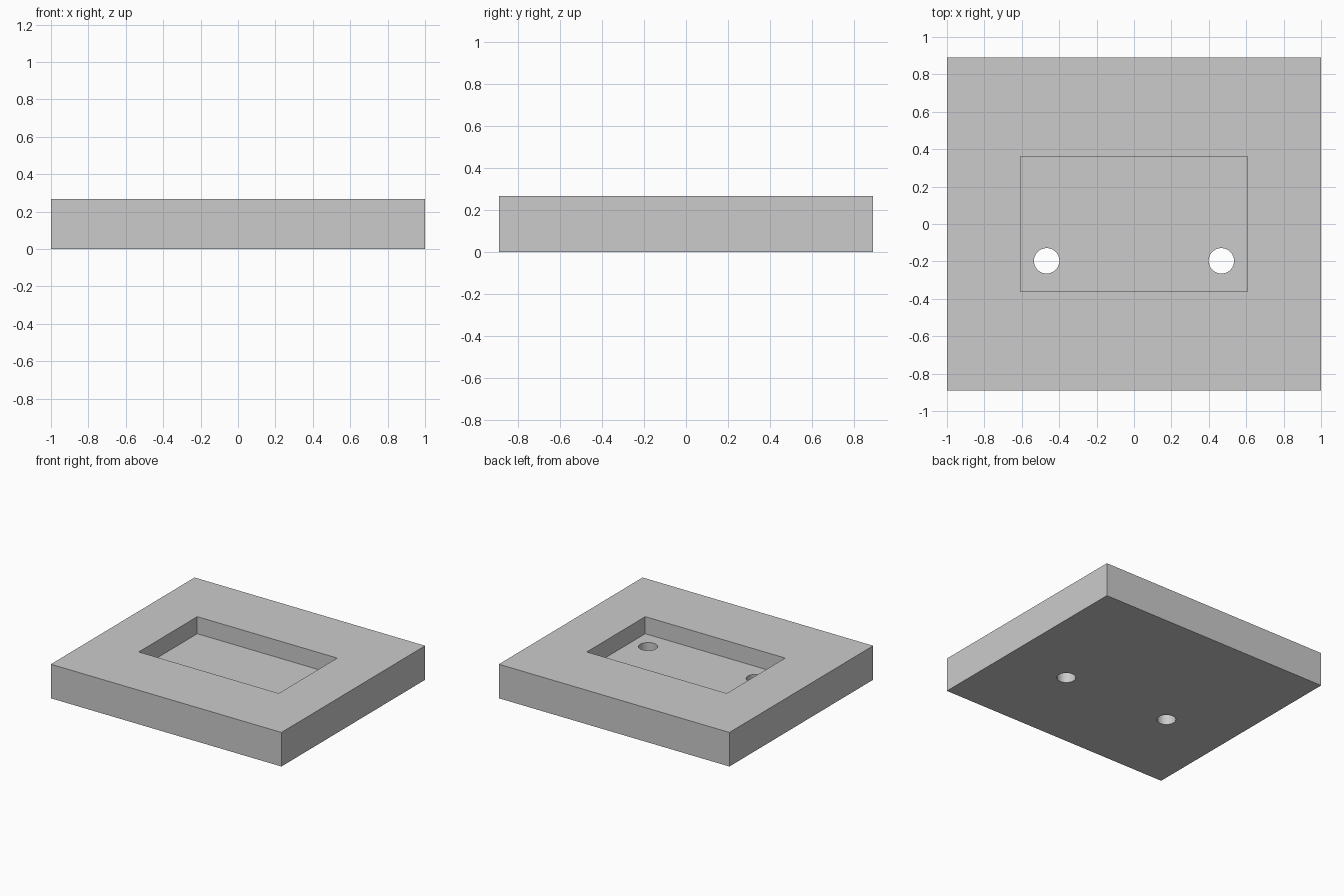
import bpy

default_cube = bpy.data.objects.get("Cube")
if default_cube:
    bpy.data.objects.remove(default_cube, do_unlink=True)

HEIGHT, FLOOR = 0.267, 0.133

grey = bpy.data.materials.new("light_grey")
grey.use_nodes = True
colour = (0.6, 0.6, 0.6, 1)
grey.diffuse_color = colour
grey.node_tree.nodes["Principled BSDF"].inputs["Base Color"].default_value = colour


def box(name, width, depth, bottom, top):
    bpy.ops.mesh.primitive_cube_add(size=1, location=(0, 0, (bottom + top) / 2))
    ob = bpy.context.object
    ob.name = name
    ob.scale = (width, depth, top - bottom)
    bpy.ops.object.transform_apply(location=False, rotation=False, scale=True)
    ob.data.materials.append(grey)
    return ob


def cut(target, cutter):
    cutter.hide_render = True
    mod = target.modifiers.new(cutter.name, "BOOLEAN")
    mod.operation = "DIFFERENCE"
    mod.solver = "EXACT"
    mod.object = cutter
    bpy.context.view_layer.objects.active = target
    bpy.ops.object.modifier_apply(modifier=mod.name)
    bpy.data.objects.remove(cutter, do_unlink=True)


# Slab with a rectangular pocket sunk into its top
base = box("base_plate", 2, 1.78, 0, HEIGHT)
cut(base, box("pocket_cutter", 1.214, 0.724, FLOOR, HEIGHT + 0.2))

# Two round holes through the pocket floor
for side in (-1, 1):
    bpy.ops.mesh.primitive_cylinder_add(
        vertices=48, radius=0.068, depth=1, location=(side * 0.467, -0.197, 0))
    hole = bpy.context.object
    hole.name = "hole_cutter"
    hole.data.materials.append(grey)
    cut(base, hole)

# Smooth hole walls, sharp plate edges
bpy.ops.object.select_all(action="DESELECT")
base.select_set(True)
bpy.context.view_layer.objects.active = base
bpy.ops.object.shade_smooth_by_angle()
